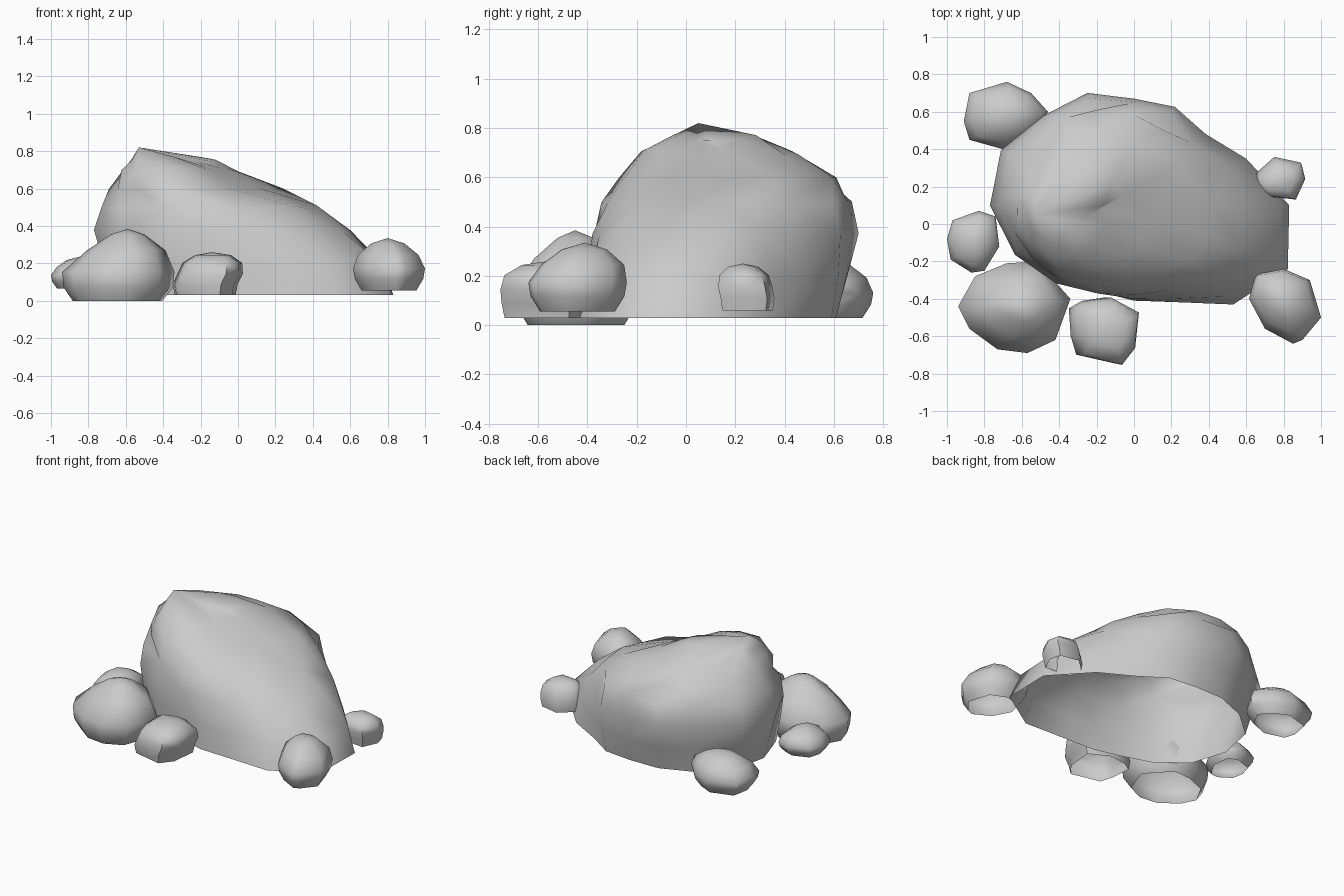
import bpy, math, random
from mathutils import Vector

random.seed(4)


def loft(name, rings, peak, angle):
    """Skin closed rings from bottom to top, ending in a point; base stays open."""
    n = len(rings[0])
    verts = [p for r in rings for p in r] + [peak]
    faces = []
    for k in range(len(rings) - 1):
        for i in range(n):
            j = (i + 1) % n
            a, b, c, d = k * n + i, k * n + j, (k + 1) * n + j, (k + 1) * n + i
            # alternate the diagonals for a chiselled look
            faces += [(a, b, c), (a, c, d)] if (i + k) % 2 else [(a, b, d), (b, c, d)]
    top = (len(rings) - 1) * n
    faces += [(top + i, top + (i + 1) % n, len(verts) - 1) for i in range(n)]
    mesh = bpy.data.meshes.new(name)
    mesh.from_pydata([tuple(v) for v in verts], [], faces)
    mesh.update()
    ob = bpy.data.objects.new(name, mesh)
    bpy.context.collection.objects.link(ob)
    bpy.ops.object.select_all(action='DESELECT')
    ob.select_set(True)
    bpy.context.view_layer.objects.active = ob
    bpy.ops.object.shade_smooth_by_angle(angle=math.radians(angle))
    return ob


# Main boulder: height contours as radii every 22.5 degrees about a centre
contours = [
    (0.03, 0.0, 0.10, [.83, .65, .53, .53, .51, .55, .60, .67, .67, .64, .56, .50, .51, .56, .75, .89]),
    (0.20, 0.0, 0.10, [.78, .62, .54, .56, .55, .60, .64, .72, .72, .67, .58, .51, .50, .54, .69, .81]),
    (0.37, 0.0, 0.10, [.60, .56, .51, .57, .57, .65, .68, .77, .77, .69, .59, .51, .48, .49, .55, .62]),
    (0.50, 0.0, 0.10, [.42, .44, .46, .54, .55, .62, .66, .72, .73, .67, .56, .48, .42, .40, .41, .42]),
    (0.60, -.2, 0.15, [.38, .47, .50, .48, .46, .45, .43, .46, .49, .48, .48, .46, .40, .34, .32, .34]),
    (0.70, -.3, 0.15, [.24, .33, .36, .33, .28, .26, .25, .27, .32, .35, .36, .36, .32, .27, .22, .22]),
    (0.76, -.4, 0.10, [.24, .30, .26, .20, .16, .14, .14, .15, .17, .18, .20, .20, .18, .14, .12, .16]),
]
rings = []
for z, cx, cy, radii in contours:
    ring = []
    for i, r in enumerate(radii):
        a = i * math.tau / 16
        dz = random.uniform(-.012, .012) if z > .1 else 0
        ring.append((cx + r * math.cos(a), cy + r * math.sin(a), z + dz))
    rings.append(ring)
loft("main_boulder", rings, (-.53, .05, .82), 60)

# Small stones: plan outline, base and top heights, summit position, profile
ROUND = [(0, .76), (.22, .95), (.42, 1), (.68, .84), (.9, .46)]
BOXY = [(0, .93), (.25, .99), (.5, 1), (.75, .91), (.93, .55)]
PEAKED = [(0, .80), (.18, .97), (.40, 1), (.70, .70), (.92, .30)]


def stone(name, outline, z0, z1, summit, profile):
    pts = [Vector(p) for p in outline]
    mid = sum(pts, Vector((0, 0))) / len(pts)
    pts.sort(key=lambda p: math.atan2(p.y - mid.y, p.x - mid.x))
    rings = []
    for f, s in profile:
        c = mid.lerp(Vector(summit), f) if f > .45 else mid
        rings.append([(c.x + (p.x - mid.x) * s, c.y + (p.y - mid.y) * s, z0 + f * (z1 - z0)) for p in pts])
    loft(name, rings, (*summit, z1), 60)


stone("front_left_stone", [(-.94, -.44), (-.85, -.28), (-.68, -.21), (-.52, -.20), (-.34, -.40),
                           (-.42, -.62), (-.57, -.69), (-.73, -.67), (-.88, -.56)],
      0, .385, (-.59, -.45), PEAKED)
stone("front_middle_stone", [(-.35, -.45), (-.34, -.60), (-.31, -.70), (-.09, -.75), (-.02, -.66),
                             (0, -.47), (-.15, -.39), (-.28, -.41)],
      .03, .26, (-.14, -.56), BOXY)
stone("front_right_stone", [(.615, -.40), (.65, -.27), (.80, -.24), (.94, -.30), (1, -.50),
                            (.90, -.62), (.85, -.64), (.70, -.56)],
      .055, .335, (.80, -.41), ROUND)
stone("back_right_stone", [(.64, .22), (.67, .16), (.86, .14), (.91, .25), (.89, .33),
                           (.75, .36), (.66, .28)],
      .06, .25, (.78, .23), BOXY)
stone("left_stone", [(-1, -.08), (-.97, .02), (-.83, .07), (-.74, .04), (-.72, -.12),
                     (-.80, -.25), (-.87, -.26), (-.98, -.19)],
      .065, .235, (-.85, -.09), ROUND)
stone("back_left_stone", [(-.91, .55), (-.88, .70), (-.68, .76), (-.55, .70), (-.46, .60),
                          (-.54, .46), (-.70, .40), (-.88, .45)],
      .03, .27, (-.68, .58), ROUND)
